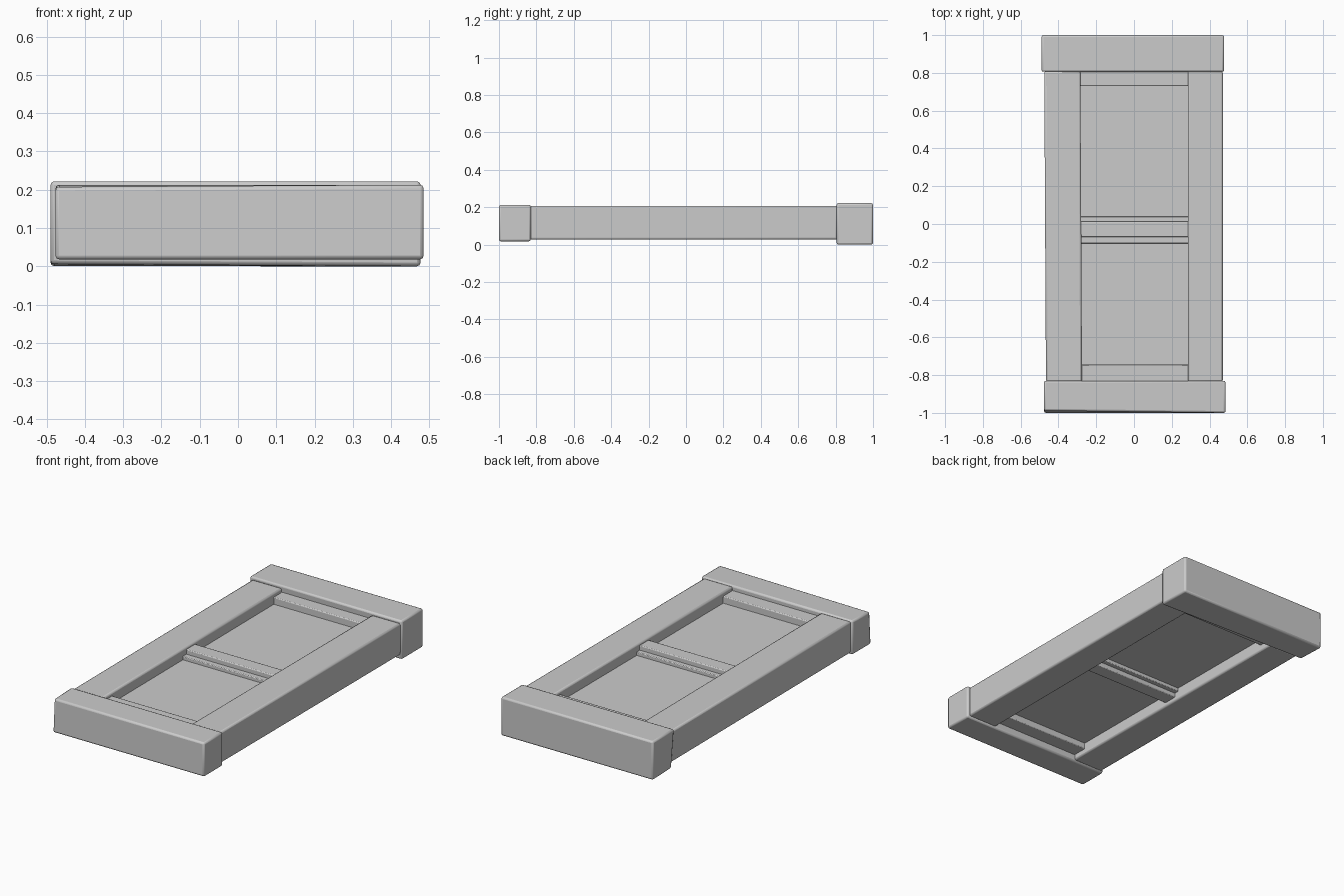
import bpy, bmesh
from mathutils import Vector

if "Cube" in bpy.data.objects:
    bpy.data.objects.remove(bpy.data.objects["Cube"])


def timber(name, x, y, z, bevel=0.008, nudges=None):
    """Rounded box from ranges; nudges shift single corners, keyed by (x, y, z) side."""
    mesh = bpy.data.meshes.new(name)
    bm = bmesh.new()
    bmesh.ops.create_cube(bm, size=2)
    for v in bm.verts:
        side = tuple(1 if c > 0 else -1 for c in v.co)
        v.co = Vector((r[0] if s < 0 else r[1]) for r, s in zip((x, y, z), side))
        v.co += Vector((nudges or {}).get(side, (0, 0, 0)))
    bm.to_mesh(mesh)
    bm.free()
    ob = bpy.data.objects.new(name, mesh)
    bpy.context.collection.objects.link(ob)
    mod = ob.modifiers.new("Worn edges", 'BEVEL')
    mod.width = bevel
    mod.segments = 2
    bpy.ops.object.select_all(action='DESELECT')
    ob.select_set(True)
    bpy.context.view_layer.objects.active = ob
    bpy.ops.object.shade_smooth_by_angle(angle=0.7)
    return ob


# Heavy end beams, slightly uneven
timber("front_beam", (-0.477, 0.485), (-1.0, -0.83), (0.018, 0.213), 0.01,
       {(-1, -1, 1): (0, 0.012, -0.006)})
timber("back_beam", (-0.49, 0.477), (0.805, 1.0), (0.0, 0.222), 0.01,
       {(-1, -1, -1): (0, 0.025, 0.006)})

# Side stiles; the left one leans a little
lean = {(s, 1, h): (-0.009, 0, 0) for s in (-1, 1) for h in (-1, 1)}
timber("left_stile", (-0.466, -0.275), (-0.835, 0.81), (0.027, 0.207), 0.01, lean)
timber("right_stile", (0.285, 0.47), (-0.835, 0.81), (0.027, 0.207), 0.01)

# Recessed panel
timber("panel", (-0.30, 0.30), (-0.84, 0.82), (0.095, 0.145), 0.002)

# Inner rails at both ends
inner = (-0.30, 0.30)
timber("front_rail", inner, (-0.84, -0.745), (0.06, 0.185), 0.005)
timber("back_rail", inner, (0.73, 0.82), (0.06, 0.185), 0.005)

# Stepped middle rail
timber("middle_rail", inner, (-0.07, 0.013), (0.05, 0.192), 0.005)
timber("middle_rail_lip", inner, (-0.102, 0.04), (0.075, 0.165), 0.004)
